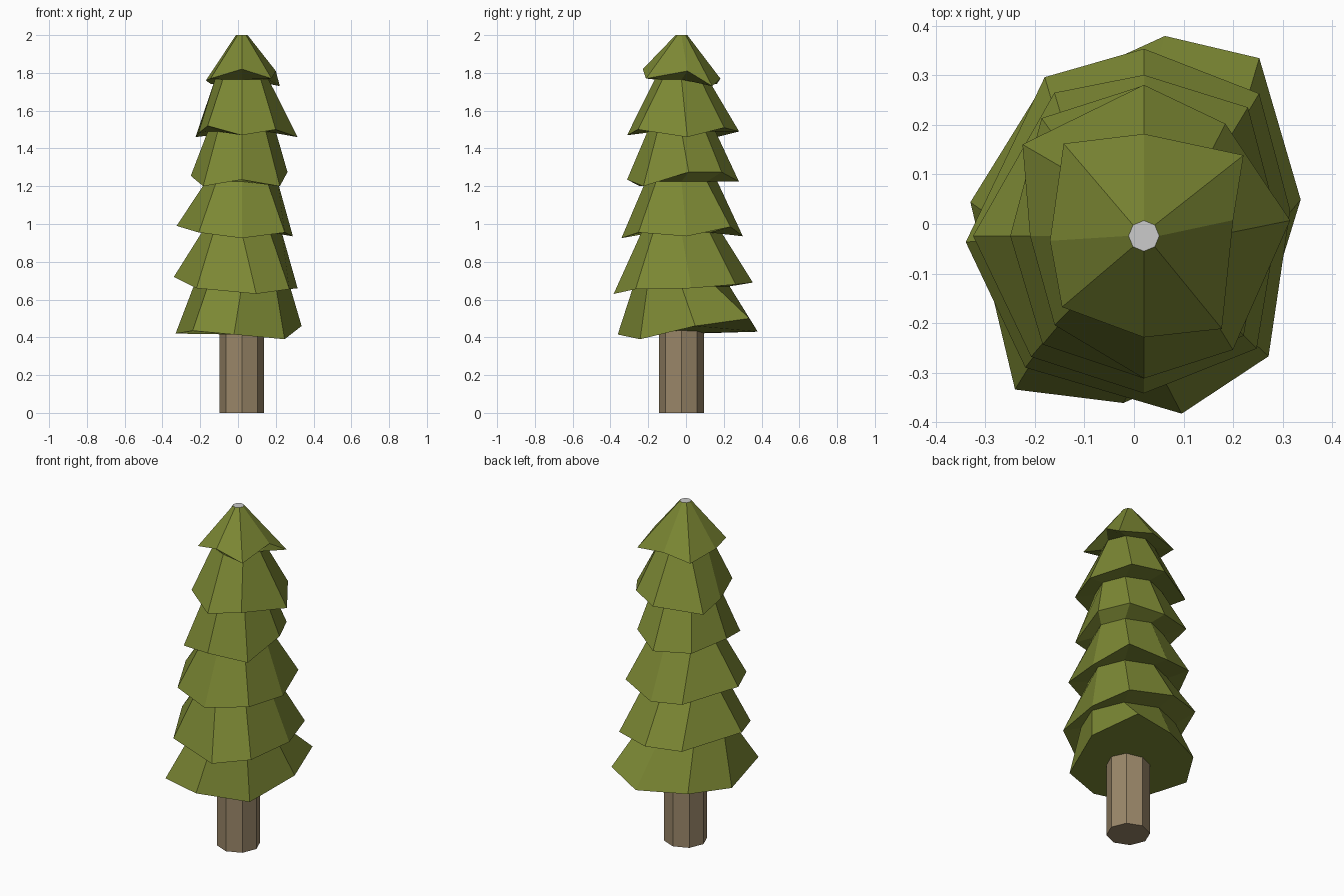
import bpy
from math import sin, cos, radians

if "Cube" in bpy.data.objects:
    bpy.data.objects.remove(bpy.data.objects["Cube"])

CX, CY = 0.02, -0.024   # trunk axis


def material(name, rgb):
    m = bpy.data.materials.new(name)
    m.diffuse_color = (*rgb, 1)
    m.use_nodes = True
    m.node_tree.nodes["Principled BSDF"].inputs["Base Color"].default_value = m.diffuse_color
    return m


def ring(radii, heights, turns=(0,) * 8):
    """Eight points around the axis, counter-clockwise from the front."""
    return [(CX + r * cos(radians(45 * i - 90 + t)),
             CY + r * sin(radians(45 * i - 90 + t)), z)
            for i, (r, z, t) in enumerate(zip(radii, heights, turns))]


def even_ring(r, z):
    return ring([r] * 8, [z] * 8)


def loft(name, rings, mat=None, cap_top=True):
    """Skin rings from bottom to top, with end caps."""
    faces = [tuple(range(7, -1, -1))]
    for k in range(len(rings) - 1):
        a, b = k * 8, k * 8 + 8
        faces += [(a + i, a + (i + 1) % 8, b + (i + 1) % 8, b + i)
                  for i in range(8)]
    if cap_top:
        faces.append(tuple(range(len(rings) * 8 - 8, len(rings) * 8)))
    me = bpy.data.meshes.new(name)
    me.from_pydata([p for r in rings for p in r], [], faces)
    if mat:
        me.materials.append(mat)
    ob = bpy.data.objects.new(name, me)
    bpy.context.collection.objects.link(ob)
    return ob


green = material("needles", (0.2, 0.245, 0.034))
brown = material("bark", (0.32, 0.24, 0.14))

# Trunk
loft("trunk", [even_ring(0.118, 0), even_ring(0.118, 0.5)], brown)

# Branch tiers, bottom to top: ragged skirt, then a narrower neck
straight = (0,) * 8
rings = []


def tier(radii, heights, neck_r, neck_z, turns=straight):
    rings.extend([ring(radii, heights, turns), even_ring(neck_r, neck_z)])


tier((.34, .315, .325, .428, .406, .358, .357, .405),
     (.415, .39, .46, .50, .43, .43, .42, .435), .255, .67,
     (-7, 1, 13, 12, -6, -8, -11, 5))
tier((.367, .35, .3, .37, .378, .378, .36, .358),
     (.63, .655, .66, .68, .69, .69, .72, .66), .212, .955,
     (12, 1, 10, 6, 0, -13, 2, 3))
tier((.318, .322, .272, .334, .325, .341, .345, .334),
     (.925, .955, .935, .985, .935, .95, .99, .955), .19, 1.225,
     (0, 0, 6, 6, 0, -13, 0, 2))
tier((.288, .285, .245, .27, .304, .315, .27, .30),
     (1.235, 1.20, 1.275, 1.275, 1.225, 1.24, 1.255, 1.20), .18, 1.49,
     (0, 0, 9, 7, 0, -4, 0, 2))
tier((.288, .292, .297, .28, .305, .307, .23, .255),
     (1.47, 1.50, 1.46, 1.51, 1.49, 1.46, 1.48, 1.52), .142, 1.765,
     (0, -7, 6, 9, 0, 8, 0, 0))
tier((.205, .245, .183, .259, .206, .247, .19, .219),
     (1.82, 1.77, 1.81, 1.73, 1.77, 1.74, 1.76, 1.77), .031, 2.0,
     (0, -5, 10, -6, 0, -4, 3, -4))
loft("foliage", rings, green, cap_top=False)

# Flat grey cut at the very tip
tip = even_ring(0.031, 2.0)
me = bpy.data.meshes.new("tip_cap")
me.from_pydata(tip, [], [tuple(range(8))])
bpy.context.collection.objects.link(bpy.data.objects.new("tip_cap", me))
